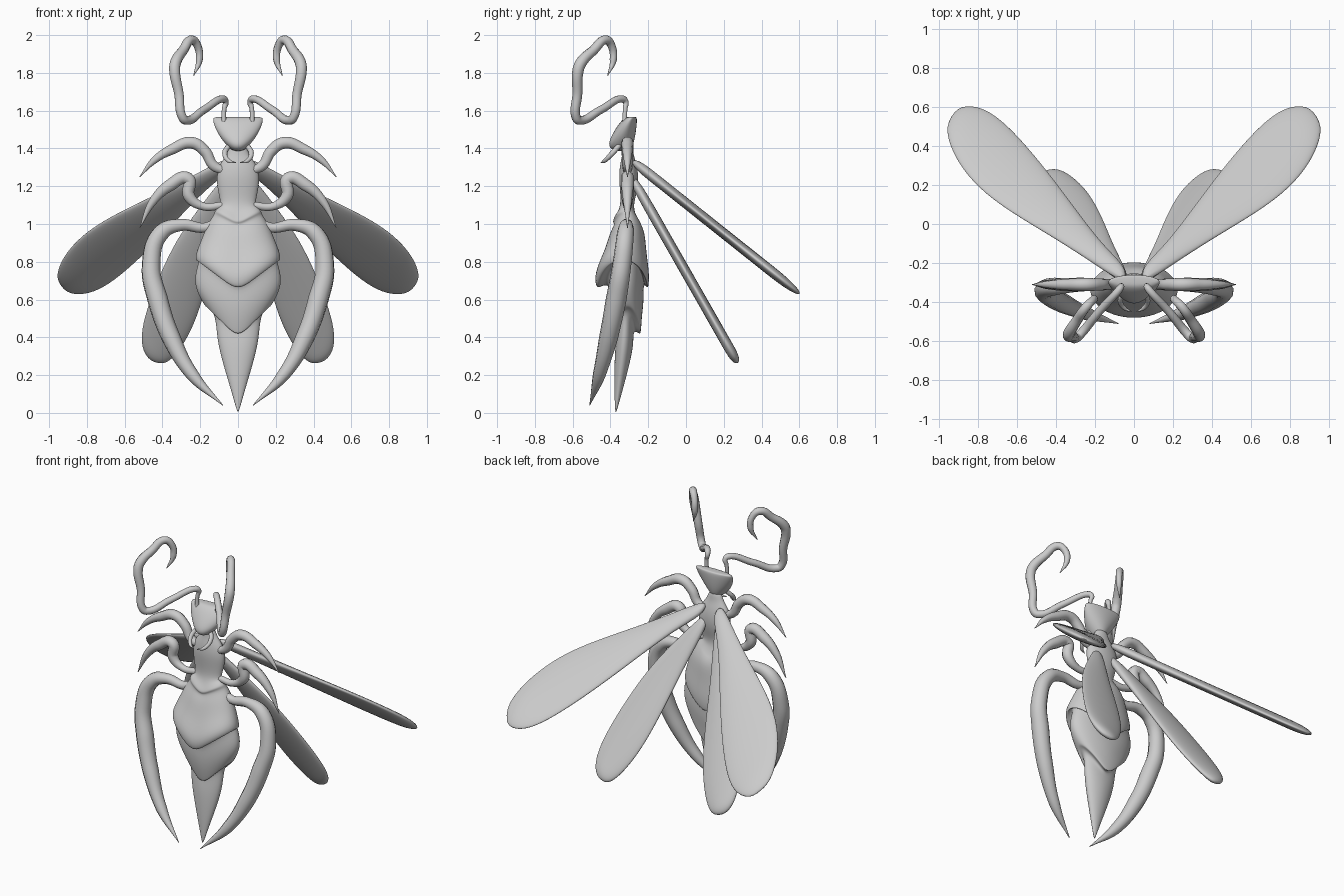
import bpy, bmesh
from math import sin, cos, pi
from mathutils import Vector


def loft(name, rings, level=2):
    """Skin a list of equal point rings, cap the ends, smooth it."""
    bm = bmesh.new()
    rows = [[bm.verts.new(p) for p in r] for r in rings]
    n = len(rows[0])
    for a, b in zip(rows, rows[1:]):
        for i in range(n):
            j = (i + 1) % n
            bm.faces.new((a[i], a[j], b[j], b[i]))
    bm.faces.new(rows[0])
    bm.faces.new(rows[-1])
    bmesh.ops.recalc_face_normals(bm, faces=bm.faces)
    me = bpy.data.meshes.new(name)
    bm.to_mesh(me)
    bm.free()
    me.polygons.foreach_set("use_smooth", [True] * len(me.polygons))
    ob = bpy.data.objects.new(name, me)
    bpy.context.collection.objects.link(ob)
    sub = ob.modifiers.new("smooth", "SUBSURF")
    sub.levels = sub.render_levels = level
    return ob


def body_ring(z, hw, yf, yb, v=0.0, n=16):
    """Oval ring whose flanks are raised by v, giving a chevron edge."""
    ym, d = (yf + yb) / 2, (yb - yf) / 2
    return [(hw * sin(2 * pi * i / n), ym - d * cos(2 * pi * i / n),
             z + v * abs(sin(2 * pi * i / n))) for i in range(n)]


def limb(name, pts, side, sharp=()):
    """Tapered tube through (x, y, z, radius) points; sharp ones get a tight bend."""
    path = []
    for i, p in enumerate(pts):
        p = Vector(p)
        if i in sharp:
            a, b = Vector(pts[i - 1]) - p, Vector(pts[i + 1]) - p
            path += [p + a * (.025 / a.length), p + b * (.025 / b.length)]
        else:
            path.append(p)
    cu = bpy.data.curves.new(name, "CURVE")
    cu.dimensions = "3D"
    cu.bevel_depth = 1.0
    cu.bevel_resolution = 3
    cu.resolution_u = 8
    cu.use_fill_caps = True
    sp = cu.splines.new("BEZIER")
    sp.bezier_points.add(len(path) - 1)
    for bp, (x, y, z, r) in zip(sp.bezier_points, path):
        bp.co = (x * side, y, z)
        bp.radius = r
        bp.handle_left_type = bp.handle_right_type = "AUTO"
    tmp = bpy.data.objects.new(name + "_path", cu)
    bpy.context.collection.objects.link(tmp)
    dg = bpy.context.evaluated_depsgraph_get()
    me = bpy.data.meshes.new_from_object(tmp.evaluated_get(dg))
    bpy.data.objects.remove(tmp)
    me.polygons.foreach_set("use_smooth", [True] * len(me.polygons))
    ob = bpy.data.objects.new(name, me)
    bpy.context.collection.objects.link(ob)


def wing(name, edges, y0, z0, slope, thick, side):
    """Lens-section blade between lead and trail edges on a tilted plane."""
    nrm = Vector((0, 1, slope)).normalized()
    rings = []
    last = len(edges) - 1
    for k, (lx, lz, tx, tz) in enumerate(edges):
        a = Vector((lx * side, y0 + (z0 - lz) * slope, lz))
        b = Vector((tx * side, y0 + (z0 - tz) * slope, tz))
        t = thick * (0.35 if k == last else 1)
        rings.append([(a + b) / 2 + (a - b) / 2 * cos(pi * i / 5) + nrm * t * sin(pi * i / 5)
                      for i in range(10)])
    loft(name, rings)


# Thorax with collar, two overlapping abdomen plates and the stinger tail
loft("body", [body_ring(*r) for r in [
    (1.43, .04, -.34, -.28), (1.37, .055, -.335, -.28), (1.32, .10, -.35, -.26),
    (1.25, .118, -.357, -.25), (1.18, .11, -.35, -.255), (1.10, .09, -.345, -.28),
    (1.04, .105, -.37, -.265, .05), (1.0, .127, -.395, -.245, .07),
    (.995, .127, -.375, -.24, .06), (.95, .165, -.405, -.215, .05),
    (.84, .198, -.435, -.208, .08), (.72, .228, -.49, -.19, .13),
    (.645, .23, -.48, -.195, .17), (.64, .225, -.465, -.202, .17),
    (.67, .20, -.405, -.225, .17), (.58, .235, -.41, -.22, .16),
    (.49, .232, -.402, -.232, .17), (.40, .18, -.382, -.237, .17),
    (.395, .17, -.378, -.243, .17), (.43, .12, -.36, -.28, .10),
    (.36, .115, -.375, -.275, .03), (.25, .078, -.38, -.30),
    (.12, .037, -.38, -.335), (.0, .003, -.375, -.369)]])

# Shield-shaped head
loft("head", [body_ring(*r) for r in [
    (1.568, .12, -.305, -.266), (1.562, .138, -.33, -.258), (1.52, .13, -.365, -.26),
    (1.46, .098, -.40, -.268), (1.415, .06, -.415, -.28), (1.385, .028, -.385, -.295)]])

for side, tag in ((1, "right"), (-1, "left")):
    # Antennae
    limb("antenna_" + tag, [
        (.075, -.325, 1.54, .013), (.073, -.322, 1.61, .012), (.06, -.318, 1.67, .019),
        (.18, -.45, 1.605, .021), (.29, -.583, 1.54, .024), (.313, -.575, 1.69, .026),
        (.34, -.57, 1.84, .031), (.29, -.49, 1.92, .026), (.245, -.425, 1.975, .024),
        (.215, -.395, 1.945, .021), (.205, -.385, 1.87, .019), (.235, -.415, 1.785, .002)],
        side, (2, 4, 6))
    # Mandibles
    limb("mandible_" + tag, [
        (.045, -.35, 1.42, .014), (.07, -.39, 1.375, .014),
        (.05, -.43, 1.335, .011), (.012, -.45, 1.325, .002)], side)
    # Front, middle and rear legs
    limb("front_leg_" + tag, [
        (.07, -.31, 1.28, .022), (.13, -.31, 1.31, .028), (.175, -.31, 1.385, .031),
        (.245, -.31, 1.43, .033), (.35, -.31, 1.395, .029),
        (.44, -.31, 1.34, .02), (.52, -.31, 1.25, .002)], side)
    limb("middle_leg_" + tag, [
        (.07, -.31, 1.10, .02), (.19, -.31, 1.095, .022), (.26, -.31, 1.15, .033),
        (.265, -.31, 1.24, .035), (.36, -.31, 1.205, .034),
        (.45, -.31, 1.12, .023), (.52, -.31, .98, .002)], side)
    limb("rear_leg_" + tag, [
        (.08, -.31, 1.01, .035), (.18, -.31, .98, .027), (.30, -.315, .995, .033),
        (.405, -.32, .955, .045), (.46, -.34, .78, .05), (.425, -.37, .6, .055),
        (.355, -.41, .4, .05), (.24, -.46, .2, .034), (.08, -.51, .04, .002)], side)
    # Wings
    wing("forewing_" + tag, [
        (.04, 1.36, .03, 1.29), (.2, 1.275, .16, 1.195), (.4, 1.175, .31, 1.03),
        (.6, 1.085, .46, .865), (.77, .995, .62, .715), (.885, .895, .735, .64),
        (.952, .79, .83, .62), (.965, .705, .91, .635)], -.265, 1.32, 1.257, .029, side)
    wing("hindwing_" + tag, [
        (.05, 1.29, .02, 1.22), (.2, 1.1, .1, .95), (.33, .93, .14, .75),
        (.43, .72, .195, .54), (.495, .54, .255, .40), (.52, .42, .32, .305),
        (.51, .33, .37, .265), (.465, .275, .41, .262)], -.26, 1.2, .57, .029, side)
